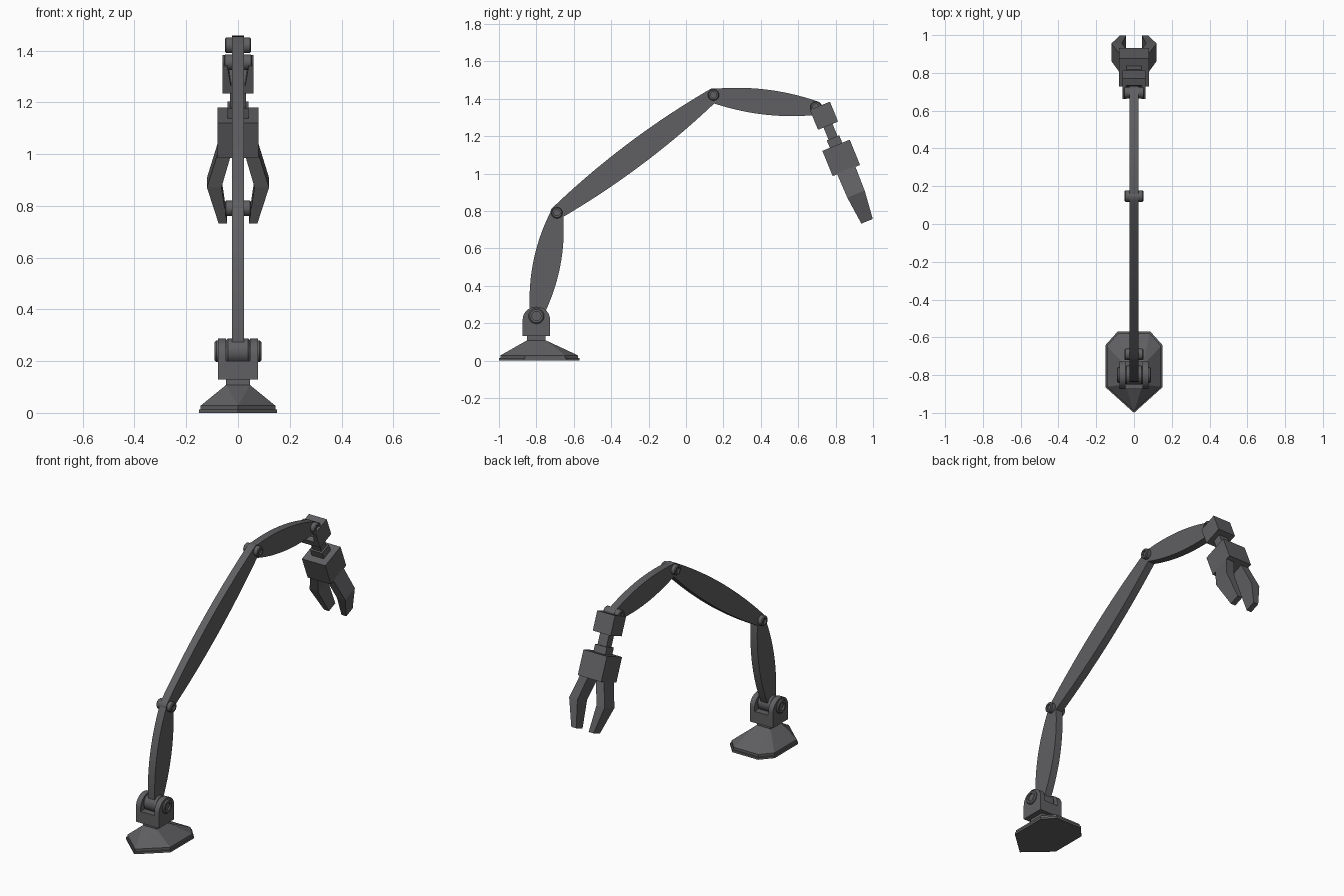
import bpy, bmesh, math
from mathutils import Matrix, Vector

if "Cube" in bpy.data.objects:
    bpy.data.objects.remove(bpy.data.objects["Cube"])

# dark metal used on every part
DARK = bpy.data.materials.new('dark_metal')
DARK.diffuse_color = (.115, .115, .122, 1)
DARK.use_nodes = True
DARK.node_tree.nodes["Principled BSDF"].inputs["Base Color"].default_value = DARK.diffuse_color


def finish(name, bm, smooth=False, matrix=None):
    bmesh.ops.remove_doubles(bm, verts=bm.verts, dist=1e-5)
    bmesh.ops.recalc_face_normals(bm, faces=bm.faces)
    if matrix:
        bm.transform(matrix)
    me = bpy.data.meshes.new(name)
    bm.to_mesh(me)
    bm.free()
    me.materials.append(DARK)
    ob = bpy.data.objects.new(name, me)
    bpy.context.collection.objects.link(ob)
    if smooth:
        bpy.ops.object.select_all(action='DESELECT')
        ob.select_set(True)
        bpy.context.view_layer.objects.active = ob
        bpy.ops.object.shade_smooth_by_angle(angle=math.radians(35))
    return ob


def loft(name, rings, smooth=False, matrix=None):
    """Skin equal-length rings of points and cap both ends."""
    bm = bmesh.new()
    rows = [[bm.verts.new(p) for p in ring] for ring in rings]
    n = len(rows[0])
    for a, b in zip(rows, rows[1:]):
        for i in range(n):
            j = (i + 1) % n
            bm.faces.new((a[i], a[j], b[j], b[i]))
    bm.faces.new(rows[0])
    bm.faces.new(rows[-1])
    return finish(name, bm, smooth, matrix)


def rect(x0, x1, y0, y1, z):
    return [(x0, y0, z), (x1, y0, z), (x1, y1, z), (x0, y1, z)]


def box(name, hx, hy, z0, z1, matrix=None):
    return loft(name, [rect(-hx, hx, -hy, hy, z) for z in (z0, z1)], matrix=matrix)


def plate(name, outline, x0, x1):
    """Extrude a y-z outline along x."""
    return loft(name, [[(x, y, z) for y, z in outline] for x in (x0, x1)], True)


def pin(name, centre, r, hx, hole):
    """Turned pin along x with bevelled, recessed heads."""
    b = r * 0.15
    half = [(r, hx - b), (r - b, hx), (hole, hx), (hole, hx - 0.01)]
    prof = [(q, -x) for q, x in reversed(half)] + half
    rings = [[(x, centre[0] + q * math.cos(k * math.tau / 24),
               centre[1] + q * math.sin(k * math.tau / 24)) for k in range(24)]
             for q, x in prof]
    return loft(name, rings, True)


# joint centres in the y-z plane
SHOULDER, ELBOW, APEX, WRIST = (-.80, .238), (-.69, .79), (.147, 1.42), (.695, 1.355)

# pointed foot plate, rim and sloped hub (the tip point is doubled)
out = [(0, -1), (.15, -.865), (.15, -.64), (.087, -.57),
       (-.087, -.57), (-.15, -.64), (-.15, -.865), (0, -1)]


def foot_ring(s, z):
    return [(x * s, -.78 + (y + .78) * s, z) for x, y in out]


fr, fl, br, bl = (.046, -.85, .108), (-.046, -.85, .108), (.046, -.75, .108), (-.046, -.75, .108)
loft('foot_plate', [foot_ring(1, 0), foot_ring(1, .013)])
loft('foot_hub', [foot_ring(.96, .013), foot_ring(.96, .028), [fr, fr, br, br, bl, bl, fl, fl]])
at_base = Matrix.Translation((0, -.80, 0))
box('base_neck', .046, .05, .1, .135, at_base)

# shoulder clevis: block, two rounded cheeks, pivot
box('shoulder_block', .078, .073, .13, .2, at_base)
arch = [(-.873, .13)] + [(-.80 - .073 * math.cos(a), .22 + .068 * math.sin(a))
                         for a in (k * math.pi / 16 for k in range(17))] + [(-.727, .13)]
for side, s in (('left', -1), ('right', 1)):
    plate('shoulder_cheek_' + side, arch, s * .046, s * .078)
pin('shoulder_pivot', SHOULDER, .042, .09, .024)
pin('shoulder_barrel', SHOULDER, .05, .047, .03)


# bulged flat arm segments
def arm(name, a, b, end, mid):
    a, b = Vector(a), Vector(b)
    u = (b - a).normalized()
    v = Vector((-u.y, u.x))
    n = 18
    edge = [(k / n, end + (mid - end) * (1 - (2 * k / n - 1) ** 2)) for k in range(n + 1)]
    caps = [k * math.pi / 8 for k in range(1, 8)]
    pts = [a.lerp(b, t) + v * w for t, w in edge]
    pts += [b + (u * math.sin(c) + v * math.cos(c)) * end for c in caps]
    pts += [a.lerp(b, t) - v * w for t, w in reversed(edge)]
    pts += [a - (u * math.sin(c) + v * math.cos(c)) * end for c in caps]
    plate(name, [tuple(p) for p in pts], -.023, .023)


arm('lower_arm', SHOULDER, ELBOW, .034, .073)
arm('middle_arm', ELBOW, APEX, .036, .067)
arm('fore_arm', (.147, 1.415), (.692, 1.35), .038, .067)
pin('elbow_pin', ELBOW, .03, .05, .016)
pin('apex_pin', APEX, .03, .05, .016)
pin('wrist_pin', WRIST, .03, .054, .016)

# hand, built along its own axis (local z points down the gripper)
d = Vector((0, .378, -.926)).normalized()
v = d.cross(Vector((1, 0, 0)))
H = Matrix.Translation((0, .716, 1.362)) @ Matrix(((1, 0, 0), (0, v.y, d.y), (0, v.z, d.z))).to_4x4()

# wrist block with a tapered slot for the forearm
block = box('wrist_block', .06, .058, 0, .115, H)
slot = loft('wrist_slot_cutter', [rect(-.046, .046, -.035, .08, -.03),
                                  rect(-.028, .028, .025, .08, .08)], matrix=H)
slot.hide_render = True
slot.display_type = 'WIRE'
cut = block.modifiers.new('slot', 'BOOLEAN')
cut.operation, cut.object, cut.solver = 'DIFFERENCE', slot, 'EXACT'

# neck, collar and palm
box('wrist_neck', .03, .026, .11, .2, H)
box('wrist_collar', .04, .036, .185, .23, H)
box('palm', .079, .079, .228, .374, H)

# two bent fingers: (distance, inner x, outer x, half depth)
sections = [(.365, .025, .078, .053), (.51, .064, .12, .05), (.667, .042, .075, .033)]
for side, s in (('left', -1), ('right', 1)):
    loft('finger_' + side, [rect(s * i, s * o, -h, h, t) for t, i, o, h in sections], matrix=H)
